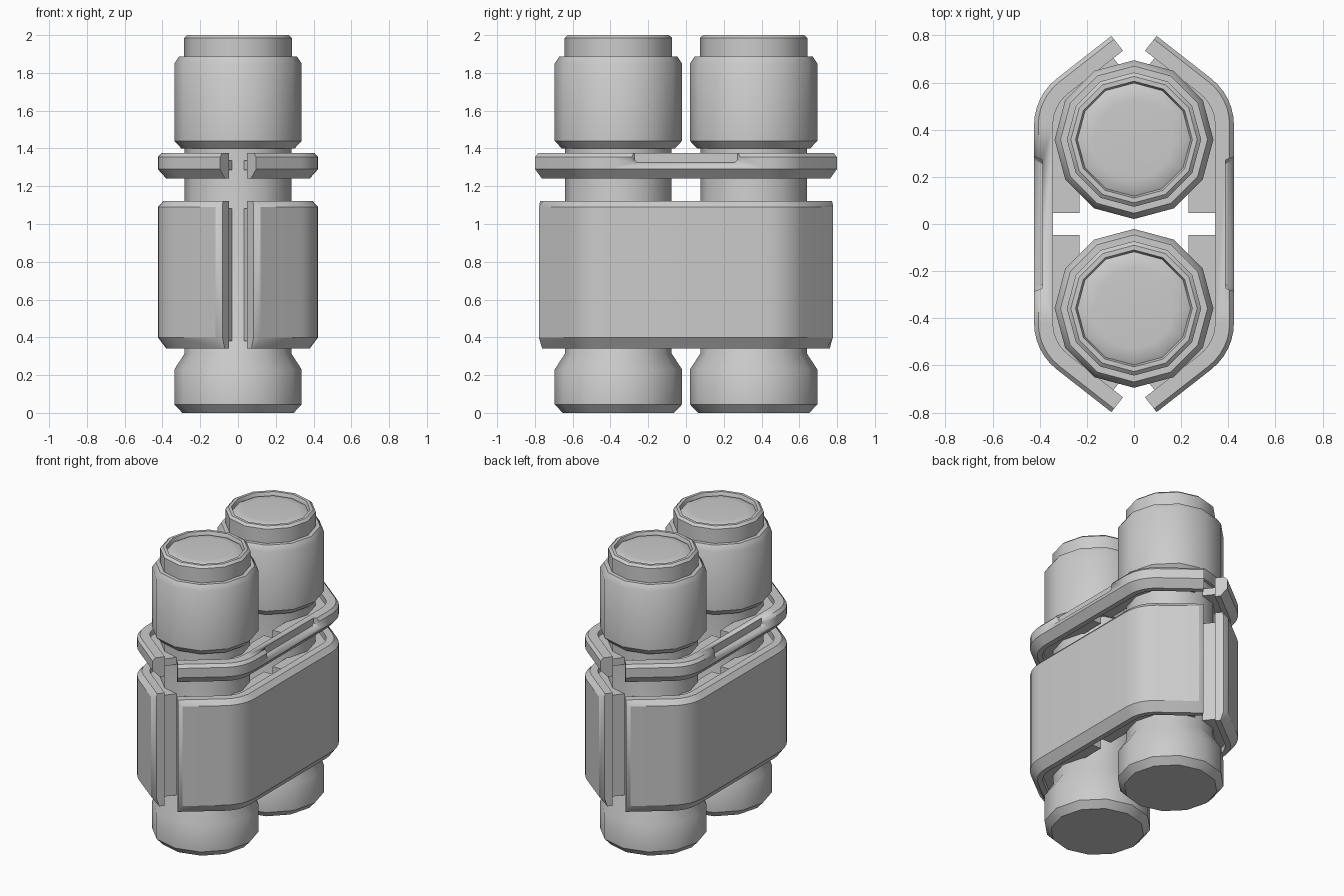
import bpy, bmesh
from math import sin, cos, pi, radians

if "Cube" in bpy.data.objects:
    bpy.data.objects.remove(bpy.data.objects["Cube"])

RADIUS, BEND, SLANT = 0.25, (0.174, 0.42), radians(52)   # corner arc of the clamp outline


def make(name, verts, faces, angle=35):
    me = bpy.data.meshes.new(name)
    me.from_pydata(verts, [], faces)
    bm = bmesh.new()
    bm.from_mesh(me)
    bmesh.ops.recalc_face_normals(bm, faces=bm.faces)
    bm.to_mesh(me)
    bm.free()
    ob = bpy.data.objects.new(name, me)
    bpy.context.collection.objects.link(ob)
    bpy.ops.object.select_all(action='DESELECT')
    ob.select_set(True)
    bpy.context.view_layer.objects.active = ob
    bpy.ops.object.shade_smooth_by_angle(angle=radians(angle))
    return ob


def lathe(name, profile, cy, n=12):
    """Closed 12-sided turned body; profile runs bottom to top."""
    verts = [(r * cos(2 * pi * i / n), cy + r * sin(2 * pi * i / n), z)
             for r, z in profile for i in range(n)]
    faces = [(k * n + i, k * n + (i + 1) % n, (k + 1) * n + (i + 1) % n, (k + 1) * n + i)
             for k in range(len(profile) - 1) for i in range(n)]
    faces += [tuple(range(n)), tuple(range((len(profile) - 1) * n, len(profile) * n))]
    return make(name, verts, faces)


def half_path(end_x, start_y=None, steps=6):
    """Outline stations (x, y, nx, ny) from the straight side to the slanted end."""
    pts = [] if start_y is None else [(BEND[0] + RADIUS, start_y, 1, 0)]
    for i in range(steps + 1):
        a = SLANT * i / steps
        pts.append((BEND[0] + RADIUS * cos(a), BEND[1] + RADIUS * sin(a), cos(a), sin(a)))
    x, y, nx, ny = pts[-1]
    pts.append((end_x, y + (x - end_x) * nx / ny, nx, ny))
    return pts


def sweep(name, path, section, side, flip=1, tips=(0, 0)):
    """Sweep a (inset, z) section along the path; tips clip the outer edge at each end."""
    n, verts = len(section), []
    for k, (x, y, nx, ny) in enumerate(path):
        clip = tips[0] if k == 0 else tips[1] if k == len(path) - 1 else 0
        for d, z in section:
            d = max(d, clip)
            verts.append((side * (x - nx * d), flip * (y - ny * d), z))
    faces = [(k * n + i, k * n + (i + 1) % n, (k + 1) * n + (i + 1) % n, (k + 1) * n + i)
             for k in range(len(path) - 1) for i in range(n)]
    faces += [tuple(range(n)), tuple(range((len(path) - 1) * n, len(path) * n))]
    return make(name, verts, faces)


def full(half):
    return [(x, -y, nx, -ny) for x, y, nx, ny in reversed(half)] + half


# Twin cylinders with foot, neck, cap and dished lid
cylinder = [(0.295, 0), (0.337, 0.045), (0.337, 0.23), (0.282, 0.315), (0.282, 1.40),
            (0.30, 1.40), (0.337, 1.44), (0.337, 1.85), (0.312, 1.887), (0.285, 1.887),
            (0.285, 1.985), (0.268, 2.0), (0.248, 2.0), (0.24, 1.975), (0.215, 1.987),
            (0.17, 1.99)]
for label, cy in (("front", -0.358), ("back", 0.358)):
    lathe(label + "_cylinder", cylinder, cy)

shell_section = [(0.08, 0.34), (0.045, 0.34), (0, 0.40), (0, 1.09), (0.03, 1.123), (0.08, 1.123)]
ring_section = [(0.08, 1.24), (0.045, 1.24), (0, 1.29), (0, 1.355), (0.018, 1.375), (0.08, 1.375)]

shell_half = half_path(0.12)
x, y, nx, ny = shell_half[-1]
shell_half.append((0.098, y + (x - 0.098) * nx / ny, nx, ny))   # chamfered end

for label, side in (("right", 1), ("left", -1)):
    # Large side shell and narrow upper band
    sweep(label + "_shell", full(shell_half), shell_section, side, tips=(0.025, 0.025))
    ring = sweep(label + "_band", full(half_path(0.096)), ring_section, side)

    # Recess in the outer top edge of the band, with sloping borders
    verts = [(side * px, s * py, pz)
             for px, py, low in ((0.44, 0.292, 1.305), (0.388, 0.272, 1.325))
             for s, py, pz in ((-1, py, 1.4), (-1, py, low + 0.015), (-1, py - 0.015, low),
                               (1, py - 0.015, low), (1, py, low + 0.015), (1, py, 1.4))]
    faces = [(i, (i + 1) % 6, 6 + (i + 1) % 6, 6 + i) for i in range(6)]
    cutter = make("recess_cutter", verts, faces + [tuple(range(6)), tuple(range(6, 12))])
    cutter.hide_render = True
    bpy.context.view_layer.objects.active = ring
    mod = ring.modifiers.new("recess", 'BOOLEAN')
    mod.object, mod.solver = cutter, 'EXACT'
    bpy.ops.object.modifier_apply(modifier=mod.name)
    bpy.data.objects.remove(cutter)

    # Inner pads gripping the cylinders
    for end, flip in (("back", 1), ("front", -1)):
        for part, z0, z1 in (("shell", 0.38, 1.083), ("band", 1.285, 1.335)):
            section = [(0.078, z0), (0.078, z1), (0.192, z1), (0.192, z0)]
            sweep(f"{label}_{end}_{part}_pad", half_path(0.136, 0.047), section, side, flip)
